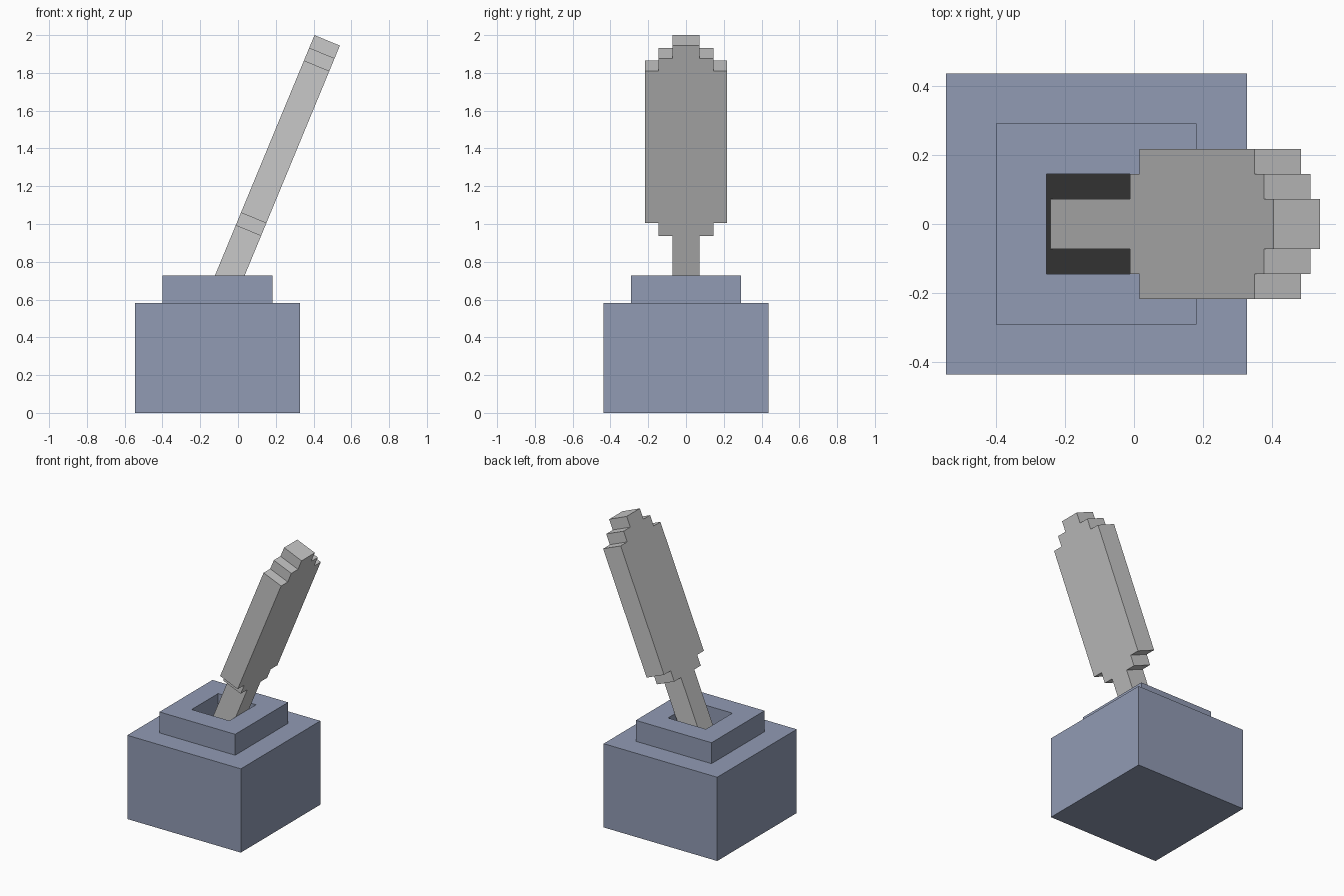
import bpy
import bmesh
import math
from mathutils import Matrix

cube = bpy.data.objects.get("Cube")
if cube:
    bpy.data.objects.remove(cube, do_unlink=True)

U = 0.0727          # block unit shared by all parts
TILT = math.radians(22.5)


def material(name, rgb):
    mat = bpy.data.materials.new(name)
    mat.use_nodes = True
    mat.diffuse_color = (*rgb, 1)
    mat.node_tree.nodes["Principled BSDF"].inputs["Base Color"].default_value = (*rgb, 1)
    return mat


def add_object(name, bm, mats):
    bmesh.ops.recalc_face_normals(bm, faces=bm.faces[:])
    mesh = bpy.data.meshes.new(name)
    bm.to_mesh(mesh)
    bm.free()
    for m in mats:
        mesh.materials.append(m)
    obj = bpy.data.objects.new(name, mesh)
    bpy.context.collection.objects.link(obj)
    return obj


blue = material("slate blue", (0.283, 0.328, 0.456))
dark = material("socket black", (0.032, 0.032, 0.032))
grey = material("light grey", (0.578, 0.578, 0.578))

# Stepped base with a square socket: square rings of (half width, height)
bm = bmesh.new()
steps = [(6, 0), (6, 8), (4, 8), (4, 10), (2, 10), (2, 6)]
rings = [[bm.verts.new((sx * r * U, sy * r * U, h * U))
          for sx, sy in ((-1, -1), (1, -1), (1, 1), (-1, 1))] for r, h in steps]
bm.faces.new(rings[0])
for a, b in zip(rings, rings[1:]):
    for i in range(4):
        j = (i + 1) % 4
        bm.faces.new((a[i], a[j], b[j], b[i]))
socket_floor = bm.faces.new(rings[-1])
socket_floor.material_index = 1
base = add_object("base", bm, [blue, dark])
base.location.x = -1.5 * U

# Lever: stepped half outline of (half width, distance from the tip), mirrored
bm = bmesh.new()
half = [(1, 0), (1, 1), (2, 1), (2, 2), (3, 2), (3, 14), (2, 14), (2, 15), (1, 15), (1, 23.27)]
outline = half + [(-w, s) for w, s in reversed(half)]
face = bm.faces.new([bm.verts.new((0, w * U, -s * U)) for w, s in outline])
ext = bmesh.ops.extrude_face_region(bm, geom=[face])
bmesh.ops.translate(bm, vec=(2 * U, 0, 0),
                    verts=[v for v in ext["geom"] if isinstance(v, bmesh.types.BMVert)])
# Lean it towards +x, with its foot sunk in the socket floor
bmesh.ops.transform(bm, verts=bm.verts[:],
                    matrix=Matrix.Translation((0.405, 0, 2)) @ Matrix.Rotation(TILT, 4, 'Y'))
add_object("lever", bm, [grey])
